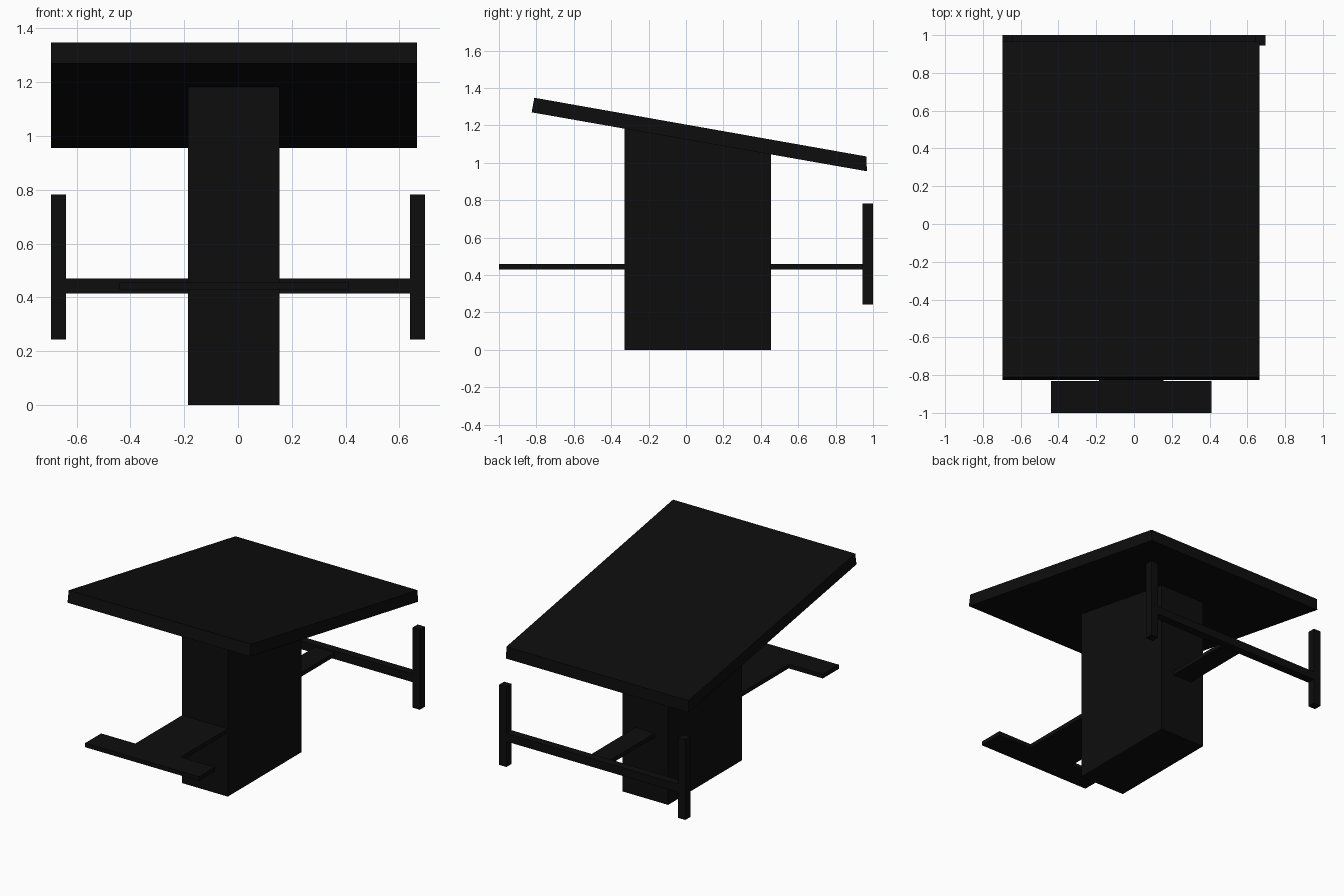
import bpy
import bmesh
from mathutils import Vector

if "Cube" in bpy.data.objects:
    bpy.data.objects.remove(bpy.data.objects["Cube"])

mat = bpy.data.materials.new("black_paint")
mat.diffuse_color = (0.004, 0.004, 0.004, 1)
mat.use_nodes = True
mat.node_tree.nodes["Principled BSDF"].inputs["Base Color"].default_value = mat.diffuse_color


def prism(name, points, offset):
    """Extrude a flat polygon along an offset into a closed solid."""
    bm = bmesh.new()
    face = bm.faces.new([bm.verts.new(p) for p in points])
    ext = bmesh.ops.extrude_face_region(bm, geom=[face], use_keep_orig=True)
    moved = [g for g in ext["geom"] if isinstance(g, bmesh.types.BMVert)]
    bmesh.ops.translate(bm, verts=moved, vec=Vector(offset))
    bmesh.ops.recalc_face_normals(bm, faces=bm.faces[:])
    mesh = bpy.data.meshes.new(name)
    bm.to_mesh(mesh)
    bm.free()
    mesh.materials.append(mat)
    ob = bpy.data.objects.new(name, mesh)
    bpy.context.collection.objects.link(ob)
    return ob


def box(name, x0, x1, y0, y1, z0, z1):
    return prism(name, [(x0, y0, z0), (x1, y0, z0), (x1, y1, z0), (x0, y1, z0)],
                 (0, 0, z1 - z0))


def side_profile(name, yz, x0, x1):
    return prism(name, [(x0, y, z) for y, z in yz], (x1 - x0, 0, 0))


# Central column with a slanted top
side_profile("column", [(-0.33, 0), (0.455, 0), (0.455, 1.045), (-0.33, 1.183)],
             -0.185, 0.155)

# Tilted roof panel
side_profile("tilted_panel",
             [(-0.825, 1.27), (0.967, 0.955), (0.965, 1.034), (-0.811, 1.348)],
             -0.695, 0.665)

# Front T-shaped plate, mirrored about the column centre line
cx = -0.015
half = [(0.17, -0.33), (0.17, -0.83), (0.425, -0.83), (0.425, -1.0)]
outline = [(cx + x, y) for x, y in half] + [(cx - x, y) for x, y in reversed(half)]
prism("front_plate", [(x, y, 0.43) for x, y in outline], (0, 0, 0.028))

# Rear arm joining the column to the crossbar
box("rear_arm", -0.087, 0.057, 0.455, 0.945, 0.43, 0.458)

# Rear crossbar and its two upright posts
box("rear_crossbar", -0.64, 0.64, 0.945, 1.0, 0.415, 0.47)
for side, x in (("left", -0.6675), ("right", 0.6675)):
    box(side + "_rear_post", x - 0.0275, x + 0.0275, 0.945, 1.0, 0.243, 0.783)
